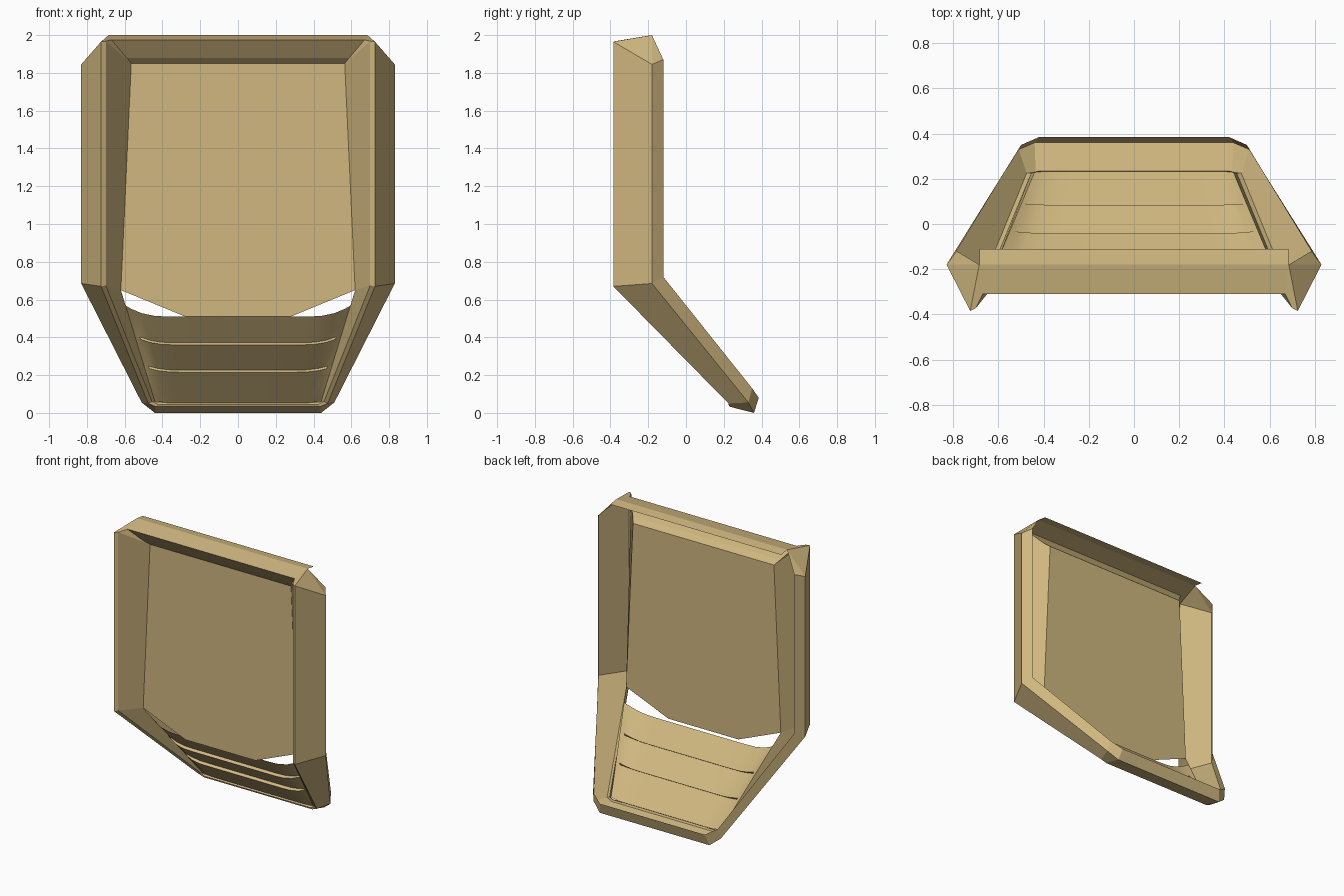
import bpy, bmesh
from mathutils import Vector

cube = bpy.data.objects.get("Cube")
if cube:
    bpy.data.objects.remove(cube, do_unlink=True)

tan = bpy.data.materials.new("tan_paint")
tan.use_nodes = True
colour = (0.63, 0.475, 0.215, 1)
tan.diffuse_color = colour
shader = tan.node_tree.nodes["Principled BSDF"]
shader.inputs["Base Color"].default_value = colour
shader.inputs["Roughness"].default_value = 0.8


def flip(p):
    return (-p[0], p[1], p[2])


def make(name, faces):
    """Sheet-metal mesh from faces, welded, with its outside towards the front."""
    bm = bmesh.new()
    for face in faces:
        bm.faces.new([bm.verts.new(p) for p in face])
    bmesh.ops.remove_doubles(bm, verts=bm.verts, dist=0.0005)
    bmesh.ops.recalc_face_normals(bm, faces=bm.faces)
    if sum(f.normal.y * f.calc_area() for f in bm.faces) > 0:
        bmesh.ops.reverse_faces(bm, faces=bm.faces)
    mesh = bpy.data.meshes.new(name)
    bm.to_mesh(mesh)
    bm.free()
    mesh.materials.append(tan)
    obj = bpy.data.objects.new(name, mesh)
    bpy.context.collection.objects.link(obj)
    return obj


def loft(rows):
    """Quads between neighbouring rows of points."""
    return [(a[i], a[i + 1], b[i + 1], b[i])
            for a, b in zip(rows, rows[1:]) for i in range(len(a) - 1)]


# Frame sections, each: back edge, outer edge, front edge, inner lip, wall foot
top = [(.785, -.12, 1.87), (.83, -.18, 1.845), (.725, -.385, 1.965),
       (.70, -.372, 1.968), (.565, -.2, 1.85)]
knee = [(.785, -.12, .72), (.83, -.18, .685), (.725, -.385, .67),
        (.70, -.372, .675), (.62, -.2, .65)]
corner = [(.50, .35, .13), (.51, .33, .055), (.475, .225, .05),
          (.455, .225, .06), (.44, .23, .06)]
base = [(.42, .385, .08), (.44, .36, 0), (.435, .23, .033),
        (.425, .225, .045), (.42, .235, .055)]
half = [top, knee, corner, base]
frame = loft(half + [[flip(p) for p in s] for s in reversed(half)])

# Top beam: back edge, ridge, front edge, inner bend, panel edge
beam = [(.685, -.11, 1.99), (.685, -.18, 2), (.67, -.31, 1.975),
        (.59, -.235, 1.88), top[4]]
frame += loft([beam, [flip(p) for p in beam]])

# Slanted caps and fillers where the beam meets the rails
ridge, front = beam[1], beam[2]
caps = [(ridge, top[2], top[1]), (ridge, top[1], top[0]),
        (ridge, top[2], top[3], front), (top[3], front, beam[3], top[4])]
for cap in caps:
    frame += [cap, [flip(p) for p in cap]]
make("outer_frame", frame)

# Flat panel with clipped lower corners
side = [top[4], knee[4], (.28, -.2, .51)]
make("main_panel", [side + [flip(p) for p in reversed(side)]])

# Stepped lower sheet with ends that curl back to the frame walls
foot, head = Vector(corner[4]), Vector(knee[4])
steps = [(.235, .05), (.066, .215), (.085, .227), (-.06, .36), (-.041, .372), (-.165, .51)]
curl = [0, .32, .62, .86, 1]
sheet = []
for y, z in steps:
    lift = .012 + .1 * (z - .05)
    end = foot.lerp(head, (z + lift - foot.z) / (head.z - foot.z))
    inner = end.x * .62
    right = [(inner + (end.x - inner) * t,
              y + (end.y - y) * t ** 3,
              z + lift * t ** 2.5) for t in curl]
    sheet.append([flip(p) for p in reversed(right)] + right)
louvres = make("lower_louvres", loft(sheet))
bpy.context.view_layer.objects.active = louvres
louvres.select_set(True)
bpy.ops.object.shade_smooth_by_angle(angle=0.5)
louvres.select_set(False)
